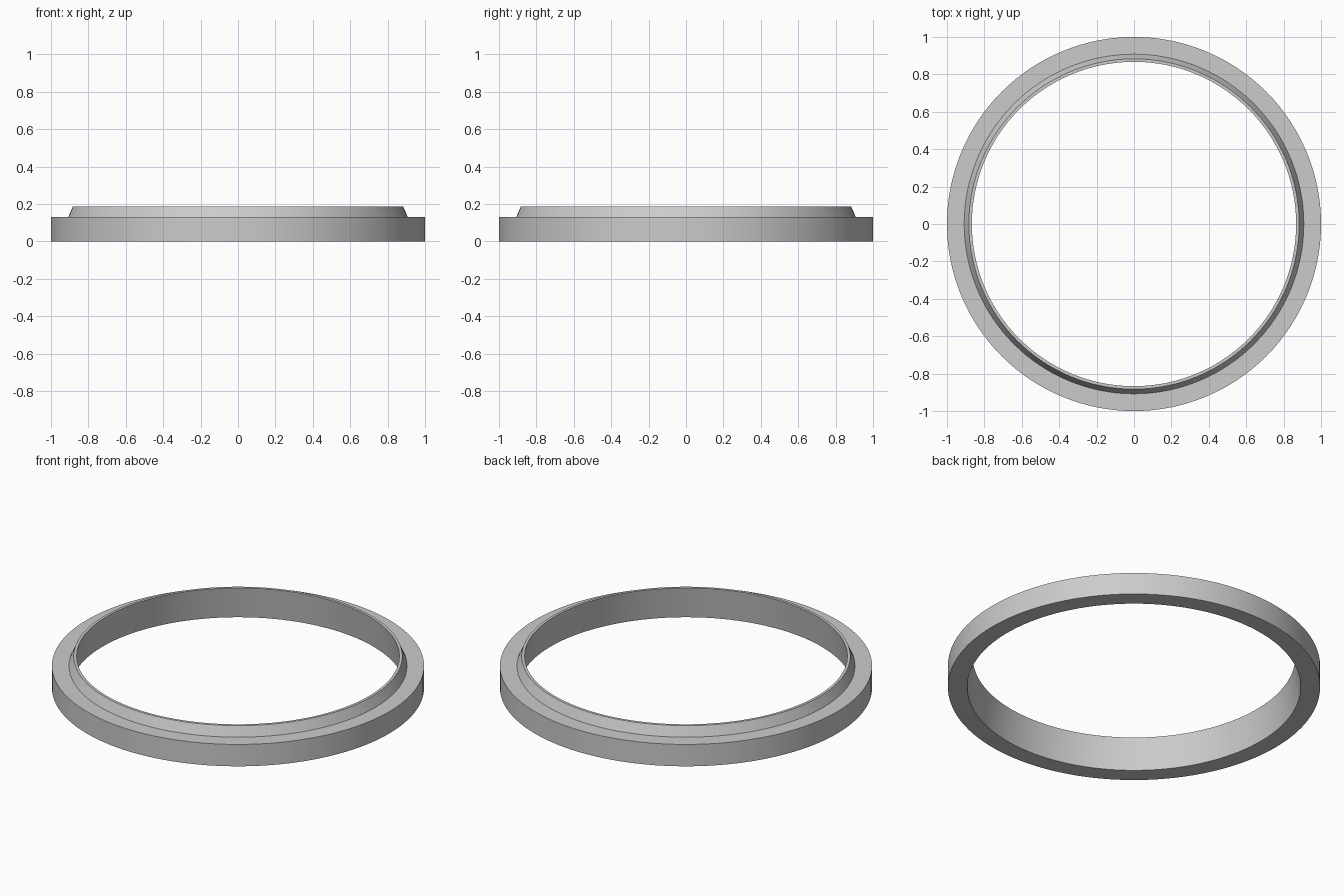
import bpy, bmesh, math

if "Cube" in bpy.data.objects:
    bpy.data.objects.remove(bpy.data.objects["Cube"])

SEGMENTS = 128

# Ring cross-section (radius, height): outer wall, ledge, sloped lip, tapered bore
profile = [(1.0, 0.0), (1.0, 0.13), (0.908, 0.13),
           (0.883, 0.187), (0.867, 0.187), (0.896, 0.0)]

bm = bmesh.new()
loops = []
for i in range(SEGMENTS):
    a = 2 * math.pi * i / SEGMENTS
    loops.append([bm.verts.new((r * math.cos(a), r * math.sin(a), z)) for r, z in profile])

# Skin neighbouring cross-sections into a closed ring
for i in range(SEGMENTS):
    here, there = loops[i], loops[(i + 1) % SEGMENTS]
    for j in range(len(profile)):
        k = (j + 1) % len(profile)
        bm.faces.new((here[j], there[j], there[k], here[k]))
bmesh.ops.recalc_face_normals(bm, faces=bm.faces)

mesh = bpy.data.meshes.new("stepped_ring")
bm.to_mesh(mesh)
bm.free()
ring = bpy.data.objects.new("stepped_ring", mesh)
bpy.context.collection.objects.link(ring)

# Smooth round walls, crisp rims
bpy.context.view_layer.objects.active = ring
ring.select_set(True)
bpy.ops.object.shade_smooth_by_angle(angle=math.radians(30))
